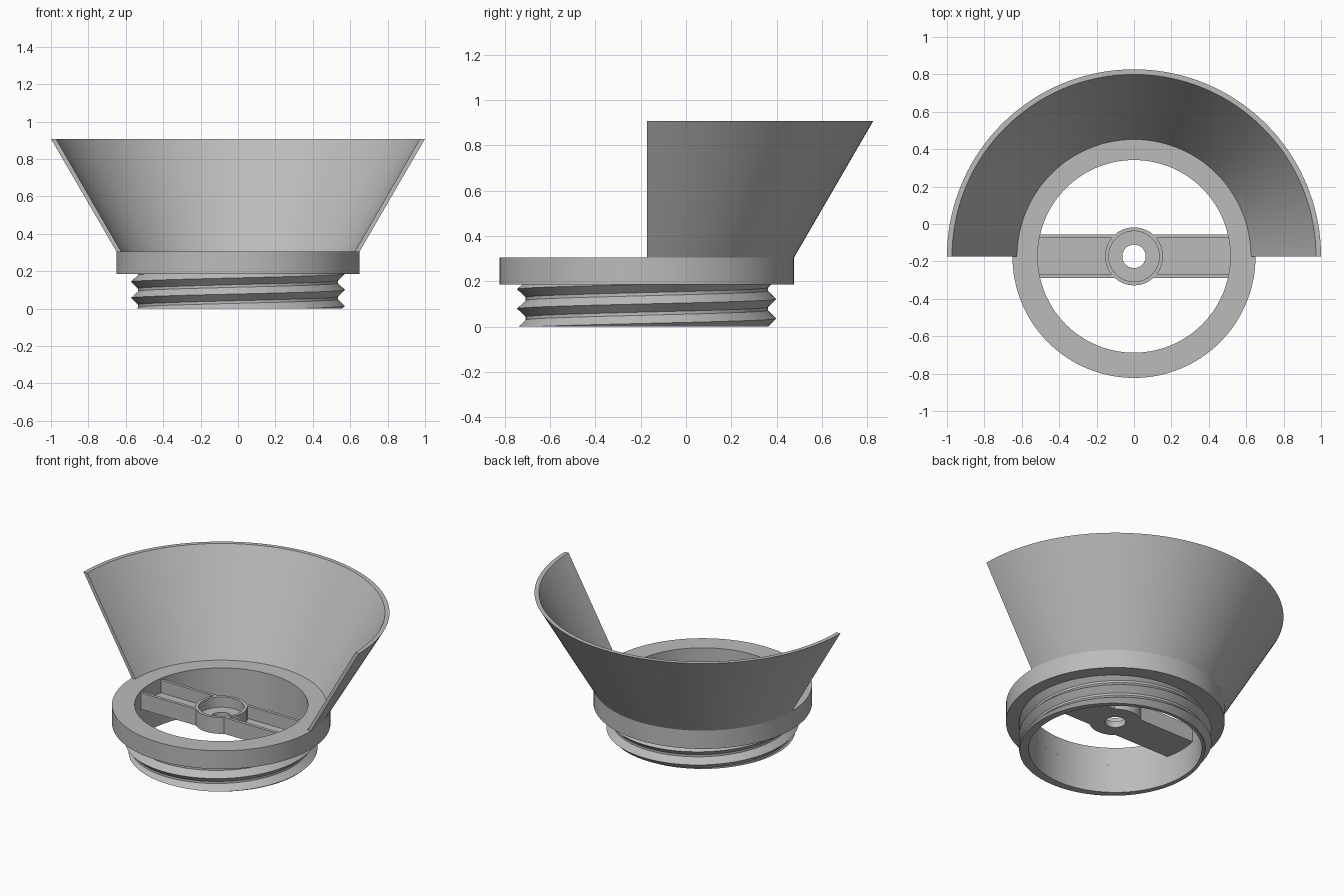
import bpy, bmesh, math

if "Cube" in bpy.data.objects:
    bpy.data.objects.remove(bpy.data.objects["Cube"])

CY = -0.173              # axis of the ring, neck and hub
BORE, FLANGE_Z, TOP_Z = 0.515, 0.185, 0.305

grey = bpy.data.materials.new("plain grey")
grey.use_nodes = True
grey.diffuse_color = (0.5, 0.5, 0.5, 1)
grey.node_tree.nodes["Principled BSDF"].inputs["Base Color"].default_value = (0.5, 0.5, 0.5, 1)


def finish(name, bm, smooth=True):
    bmesh.ops.remove_doubles(bm, verts=bm.verts, dist=1e-5)
    bmesh.ops.dissolve_degenerate(bm, edges=bm.edges, dist=1e-5)
    bmesh.ops.recalc_face_normals(bm, faces=bm.faces)
    mesh = bpy.data.meshes.new(name)
    bm.to_mesh(mesh)
    bm.free()
    mesh.materials.append(grey)
    obj = bpy.data.objects.new(name, mesh)
    bpy.context.collection.objects.link(obj)
    if smooth:
        bpy.ops.object.select_all(action='DESELECT')
        obj.select_set(True)
        bpy.context.view_layer.objects.active = obj
        bpy.ops.object.shade_smooth_by_angle(angle=math.radians(30))
    return obj


def sweep(name, section, angle=math.tau, steps=128):
    """Turn a closed (radius, z) section about the axis; section is a function of angle."""
    bm = bmesh.new()
    rows = []
    for i in range(steps + 1):
        a = angle * i / steps
        rows.append([bm.verts.new((r * math.cos(a), CY + r * math.sin(a), z))
                     for r, z in section(a)])
    n = len(rows[0])
    for p, q in zip(rows, rows[1:]):
        for j in range(n):
            k = (j + 1) % n
            bm.faces.new((p[j], q[j], q[k], p[k]))
    if angle < math.tau:
        bm.faces.new(rows[0])
        bm.faces.new(rows[-1])
    return finish(name, bm)


def box(name, x0, x1, y0, y1, z0, z1):
    bm = bmesh.new()
    bmesh.ops.create_cube(bm, size=1)
    for v in bm.verts:
        v.co = (x1 if v.co.x > 0 else x0,
                CY + (y1 if v.co.y > 0 else y0),
                z1 if v.co.z > 0 else z0)
    return finish(name, bm, smooth=False)


# Flange ring
sweep("flange_ring", lambda a: [(BORE, FLANGE_Z), (0.65, FLANGE_Z), (0.65, TOP_Z), (BORE, TOP_Z)])

# Half funnel shield
sweep("half_funnel", lambda a: [(0.625, TOP_Z), (0.65, TOP_Z), (1.0, 0.908), (0.973, 0.908)],
      angle=math.pi, steps=72)

# Threaded neck: V-shaped helical ridge on a thin tube
PITCH, ROOT, CREST, HALF, START = 0.086, 0.535, 0.572, 0.036, 0.014


def thread_radius(z, a):
    phase = (z - START - PITCH * a / math.tau) / PITCH
    offset = abs(phase - round(phase)) * PITCH
    return ROOT + (CREST - ROOT) * max(0, 1 - offset / HALF)


def thread_section(a):
    points = [(BORE, 0)]
    for turn in range(-2, 4):
        for d in (-HALF, 0, HALF):
            z = START + PITCH * (turn + a / math.tau) + d
            z = min(max(z, 0), FLANGE_Z)
            points.append((thread_radius(z, a), z))
    return points + [(BORE, FLANGE_Z)]


sweep("threaded_neck", thread_section, steps=144)

# Hub cup with a through hole
HUB_TOP = 0.292
sweep("hub_cup", lambda a: [(0.0625, FLANGE_Z), (0.155, FLANGE_Z), (0.155, HUB_TOP),
                            (0.135, HUB_TOP), (0.135, 0.225), (0.0625, 0.225)], steps=64)

# Channel-shaped spokes on both sides of the hub
for side, s in (("left", 1), ("right", -1)):
    def spoke(part, start, y0, y1, top):
        xs = sorted((s * start, s * 0.522))
        box(f"{side}_spoke_{part}", xs[0], xs[1], y0, y1, FLANGE_Z, top)
    spoke("floor", 0.1, -0.117, 0.117, 0.21)
    spoke("front_wall", 0.095, -0.117, -0.097, HUB_TOP)
    spoke("back_wall", 0.095, 0.097, 0.117, HUB_TOP)
